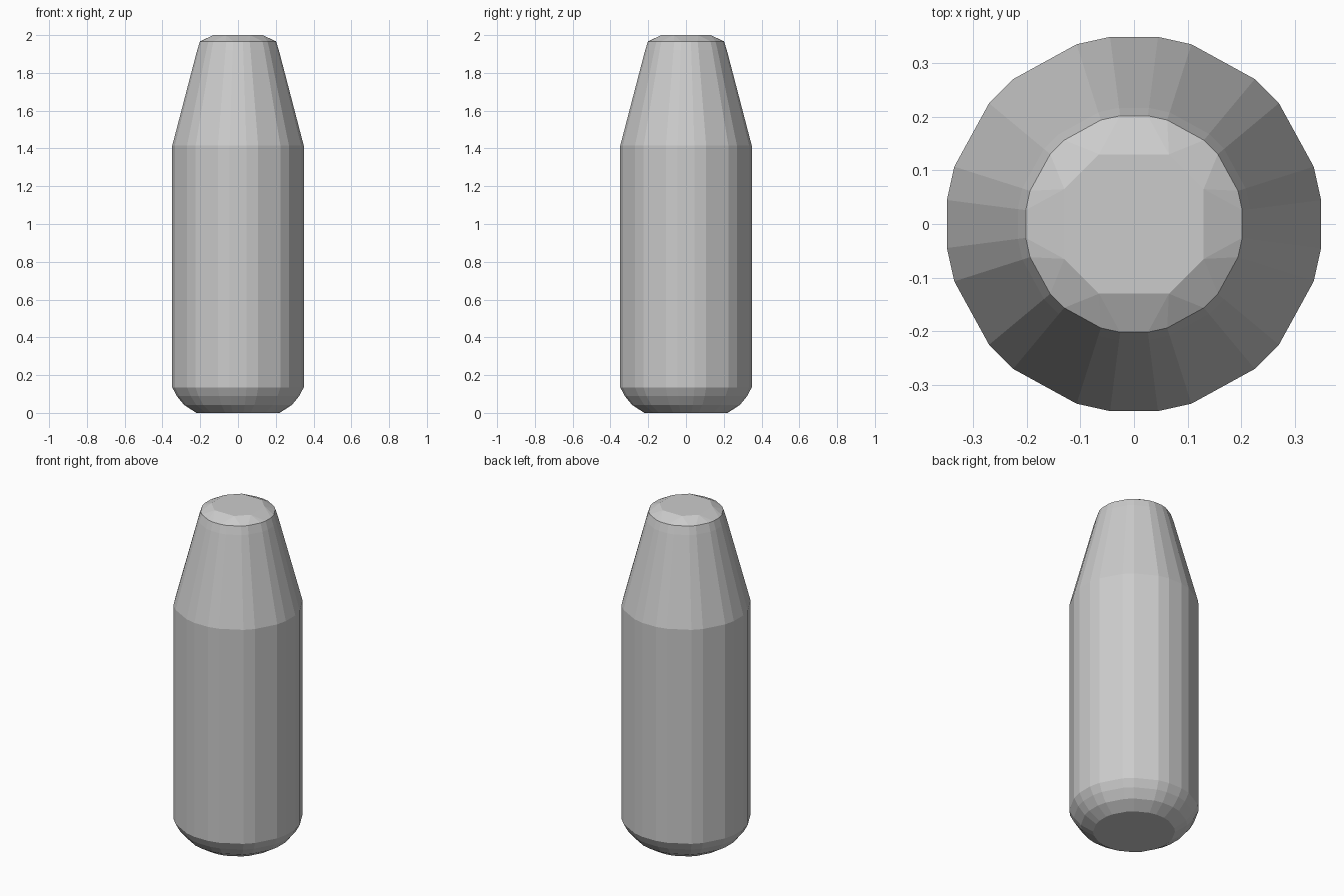
import bpy, bmesh
from math import sin, cos, radians

if "Cube" in bpy.data.objects:
    bpy.data.objects.remove(bpy.data.objects["Cube"])

# Angles of the cross-section corners within one quadrant
BODY = [7.3, 17.7, 39.8, 50.2, 72.3, 82.7]   # uneven 24-sided body
CAP = [26.6, 63.4]                           # octagonal top flat

# Rings from bottom to top: radius, height, corner angles
RINGS = [
    (0.222, 0.00, BODY),    # base flat
    (0.288, 0.042, BODY),   # rounded heel
    (0.327, 0.09, BODY),
    (0.351, 0.135, BODY),   # straight wall
    (0.351, 1.415, BODY),   # shoulder
    (0.218, 1.92, BODY),    # end of the taper
    (0.203, 1.967, BODY),   # rim
    (0.145, 2.00, CAP),     # top flat
]


def ring(bm, radius, z, angles):
    for quarter in range(4):
        for a in angles:
            t = radians(a + 90 * quarter)
            bm.verts.new((radius * cos(t), radius * sin(t), z))


# The form is fully convex, so a hull over the rings gives its facets
bm = bmesh.new()
for r, z, angles in RINGS:
    ring(bm, r, z, angles)
hull = bmesh.ops.convex_hull(bm, input=bm.verts)
loose = [v for v in bm.verts if not v.link_faces]
bmesh.ops.delete(bm, geom=loose, context='VERTS')
bmesh.ops.dissolve_limit(bm, angle_limit=radians(0.5),
                         verts=bm.verts, edges=bm.edges)
bmesh.ops.recalc_face_normals(bm, faces=bm.faces)

mesh = bpy.data.meshes.new("tapered_body")
bm.to_mesh(mesh)
bm.free()
body = bpy.data.objects.new("tapered_body", mesh)
bpy.context.collection.objects.link(body)
